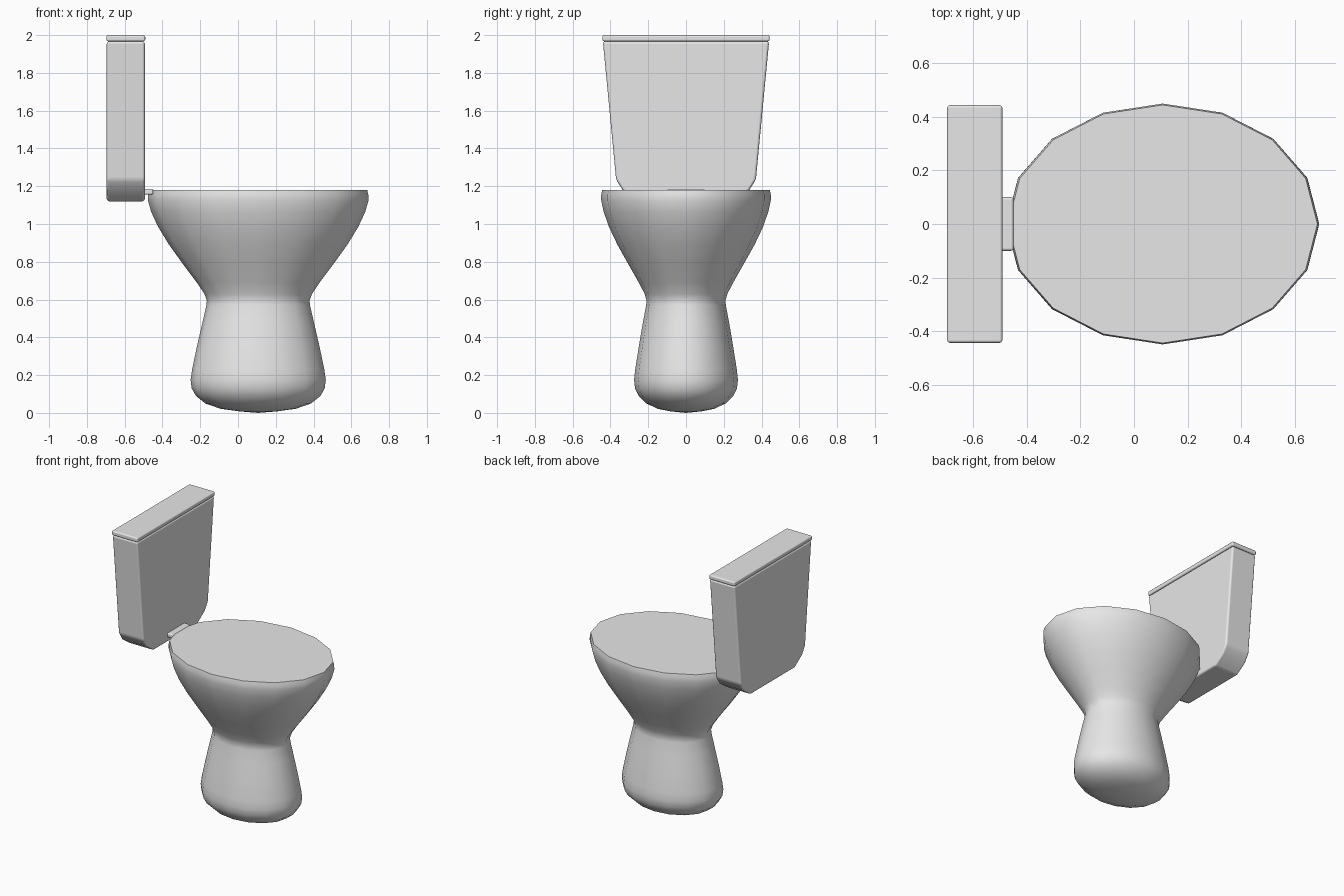
import bpy, bmesh, math

cube = bpy.data.objects.get("Cube")
if cube:
    bpy.data.objects.remove(cube, do_unlink=True)

ceramic = bpy.data.materials.new("light_grey_ceramic")
ceramic.use_nodes = True
ceramic.diffuse_color = (0.8, 0.8, 0.8, 1)
ceramic.node_tree.nodes["Principled BSDF"].inputs["Base Color"].default_value = (0.8, 0.8, 0.8, 1)


def finish(name, bm, bevel=0, segments=3, angle=35):
    bmesh.ops.recalc_face_normals(bm, faces=bm.faces)
    mesh = bpy.data.meshes.new(name)
    bm.to_mesh(mesh)
    bm.free()
    mesh.materials.append(ceramic)
    obj = bpy.data.objects.new(name, mesh)
    bpy.context.collection.objects.link(obj)
    bpy.ops.object.select_all(action="DESELECT")
    obj.select_set(True)
    bpy.context.view_layer.objects.active = obj
    if bevel:
        mod = obj.modifiers.new("rounded_edges", "BEVEL")
        mod.width, mod.segments = bevel, segments
        mod.limit_method = "ANGLE"
        mod.angle_limit = math.radians(25)
        mod.harden_normals = True
    bpy.ops.object.shade_smooth_by_angle(angle=math.radians(angle))
    return obj


def prism(name, profile, x0, x1, bevel):
    """Extrude a half profile of (y, z), mirrored in y, along x."""
    outline = profile + [(-y, z) for y, z in reversed(profile)]
    bm = bmesh.new()
    face = bm.faces.new([bm.verts.new((x0, y, z)) for y, z in outline])
    ext = bmesh.ops.extrude_face_region(bm, geom=[face])
    moved = [v for v in ext["geom"] if isinstance(v, bmesh.types.BMVert)]
    bmesh.ops.translate(bm, verts=moved, vec=(x1 - x0, 0, 0))
    return finish(name, bm, bevel)


# Bowl and pedestal: one sixteen-sided oval lofted up a profile (rx, ry, z)
SIDES = 16
CENTRE_X = 0.107
profile = [
    (0.10, 0.08, 0.008), (0.20, 0.15, 0.022), (0.28, 0.21, 0.05),
    (0.33, 0.25, 0.09), (0.352, 0.27, 0.13), (0.358, 0.275, 0.175),
    (0.35, 0.269, 0.23), (0.325, 0.25, 0.35), (0.295, 0.228, 0.48),
    (0.274, 0.211, 0.57), (0.272, 0.209, 0.595), (0.285, 0.219, 0.63),
    (0.325, 0.25, 0.69), (0.40, 0.307, 0.79), (0.472, 0.363, 0.89),
    (0.53, 0.408, 0.985), (0.567, 0.436, 1.065), (0.584, 0.449, 1.125),
    (0.583, 0.449, 1.155), (0.577, 0.444, 1.18),
]
bm = bmesh.new()
rings = []
for rx, ry, z in profile:
    angles = [2 * math.pi * i / SIDES for i in range(SIDES)]
    rings.append([bm.verts.new((CENTRE_X + rx * math.cos(a), ry * math.sin(a), z)) for a in angles])
for low, high in zip(rings, rings[1:]):
    for i in range(SIDES):
        j = (i + 1) % SIDES
        bm.faces.new((low[i], low[j], high[j], high[i]))
tip = bm.verts.new((CENTRE_X, 0, 0))
for i in range(SIDES):
    bm.faces.new((tip, rings[0][(i + 1) % SIDES], rings[0][i]))
bm.faces.new(rings[-1])
finish("bowl_and_pedestal", bm, angle=50)

# Tank: tapered, with a chamfered underside
prism("tank", [(0.25, 1.12), (0.335, 1.18), (0.37, 1.235), (0.44, 1.967)], -0.695, -0.493, 0.014)

# Tank lid
prism("tank_lid", [(0.443, 1.967), (0.443, 2.0)], -0.697, -0.491, 0.01)

# Hinge plate joining tank and bowl
prism("hinge_plate", [(0.1, 1.155), (0.1, 1.186)], -0.5, -0.449, 0.01)
